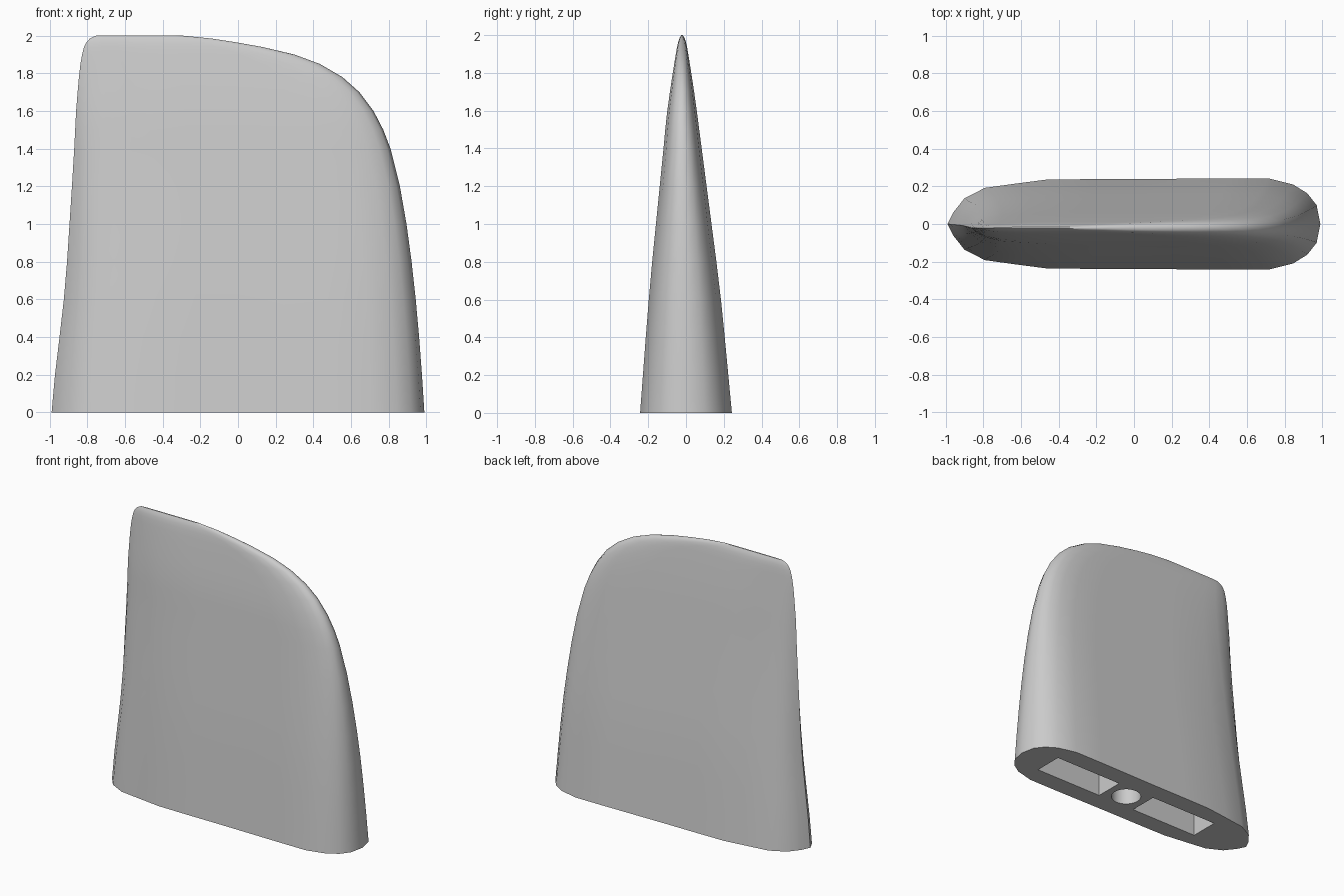
import bpy, bmesh

if "Cube" in bpy.data.objects:
    bpy.data.objects.remove(bpy.data.objects["Cube"])

grey = bpy.data.materials.new("plain_grey")
grey.diffuse_color = (0.6, 0.6, 0.6, 1)
grey.use_nodes = True
grey.node_tree.nodes["Principled BSDF"].inputs["Base Color"].default_value = grey.diffuse_color

# Half outline of the foil, nose to tail: x in -1..1, thickness in 0..1
half = [(1, 0), (.98, .41), (.93, .67), (.855, .86), (.72, 1), (.5, 1), (.25, .99),
        (0, .98), (-.25, .98), (-.47, .97), (-.64, .88), (-.8, .79), (-.91, .56),
        (-.97, .25), (-1, 0)]
outline = half + [(x, -y) for x, y in half[-2:0:-1]]

# Levels: z, tail x, nose x, half thickness, y offset
levels = [(0, -.99, .99, .243, 0), (.2, -.972, .977, .226, -.002),
          (.4, -.948, .962, .209, -.004), (.6, -.925, .944, .191, -.006),
          (.8, -.908, .922, .170, -.009), (1, -.895, .895, .147, -.012),
          (1.2, -.882, .86, .124, -.015), (1.4, -.87, .81, .101, -.018),
          (1.5, -.865, .772, .09, -.02), (1.6, -.86, .72, .078, -.021),
          (1.7, -.852, .645, .064, -.021), (1.78, -.845, .555, .052, -.021),
          (1.85, -.837, .435, .041, -.021), (1.9, -.828, .3, .033, -.021),
          (1.94, -.818, .13, .026, -.021), (1.965, -.805, -.01, .02, -.021),
          (1.985, -.787, -.14, .013, -.021), (2, -.755, -.29, .004, -.021)]

# Tapered foil body lofted upward
bm = bmesh.new()
rings = []
for z, tail, nose, t, cy in levels:
    mid, reach = (tail + nose) / 2, (nose - tail) / 2
    rings.append([bm.verts.new((mid + x * reach, cy + y * t, z)) for x, y in outline])
n = len(outline)
for low, high in zip(rings, rings[1:]):
    for i in range(n):
        j = (i + 1) % n
        bm.faces.new((low[i], low[j], high[j], high[i]))
bm.faces.new(rings[0][::-1])
bm.faces.new(rings[-1])
bmesh.ops.recalc_face_normals(bm, faces=bm.faces)
mesh = bpy.data.meshes.new("fin_body")
bm.to_mesh(mesh)
bm.free()
mesh.materials.append(grey)
body = bpy.data.objects.new("fin_body", mesh)
bpy.context.collection.objects.link(body)

# Sockets in the underside: two rectangular slots and a round hole
DEPTH = 0.8


def cut(tool):
    tool.data.materials.append(grey)
    tool.hide_render = True
    mod = body.modifiers.new("socket", 'BOOLEAN')
    mod.operation = 'DIFFERENCE'
    mod.solver = 'EXACT'
    mod.object = tool
    bpy.context.view_layer.objects.active = body
    bpy.ops.object.modifier_apply(modifier=mod.name)
    bpy.data.objects.remove(tool)


for x in (-.35, .49):
    bpy.ops.mesh.primitive_cube_add(size=1, location=(x, 0, DEPTH / 2 - .1))
    slot = bpy.context.object
    slot.name = "slot_cutter"
    slot.scale = (.54, .21, DEPTH + .2)
    bpy.context.view_layer.update()
    cut(slot)
bpy.ops.mesh.primitive_cylinder_add(vertices=32, radius=.1, depth=DEPTH + .2,
                                    location=(.07, 0, DEPTH / 2 - .1))
hole = bpy.context.object
hole.name = "hole_cutter"
cut(hole)

# Smooth sides with crisp base and socket edges
bpy.ops.object.select_all(action='DESELECT')
body.select_set(True)
bpy.context.view_layer.objects.active = body
bpy.ops.object.shade_smooth_by_angle(angle=0.85)
